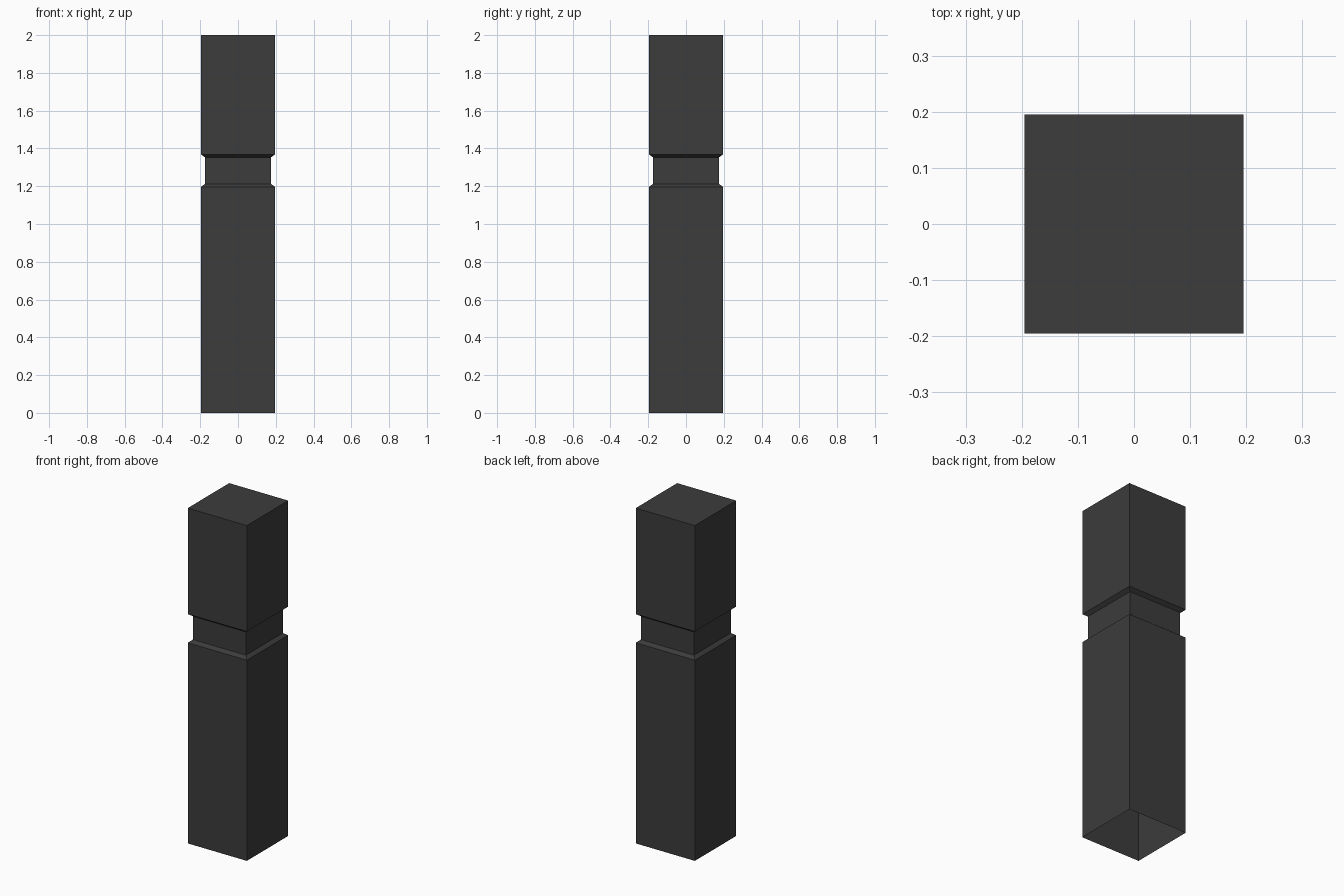
import bpy, bmesh

if "Cube" in bpy.data.objects:
    bpy.data.objects.remove(bpy.data.objects["Cube"])

# Square profile of the post: (half width, height), bottom left open
PROFILE = [(0.195, 0.0), (0.195, 1.197), (0.174, 1.213),
           (0.174, 1.352), (0.195, 1.368), (0.195, 2.0)]

# Stack square rings and bridge them into flat walls
bm = bmesh.new()
rings = [[bm.verts.new((sx * h, sy * h, z))
          for sx, sy in ((-1, -1), (1, -1), (1, 1), (-1, 1))]
         for h, z in PROFILE]
for low, high in zip(rings, rings[1:]):
    for i in range(4):
        j = (i + 1) % 4
        bm.faces.new((low[i], low[j], high[j], high[i]))

# Flat cap on top
bm.faces.new(rings[-1])

mesh = bpy.data.meshes.new("bollard_post")
bm.to_mesh(mesh)
bm.free()
post = bpy.data.objects.new("bollard_post", mesh)
bpy.context.collection.objects.link(post)

# Dark paint
paint = bpy.data.materials.new("dark_paint")
paint.diffuse_color = (0.045, 0.045, 0.045, 1)
paint.use_nodes = True
paint.node_tree.nodes["Principled BSDF"].inputs["Base Color"].default_value = paint.diffuse_color
mesh.materials.append(paint)
